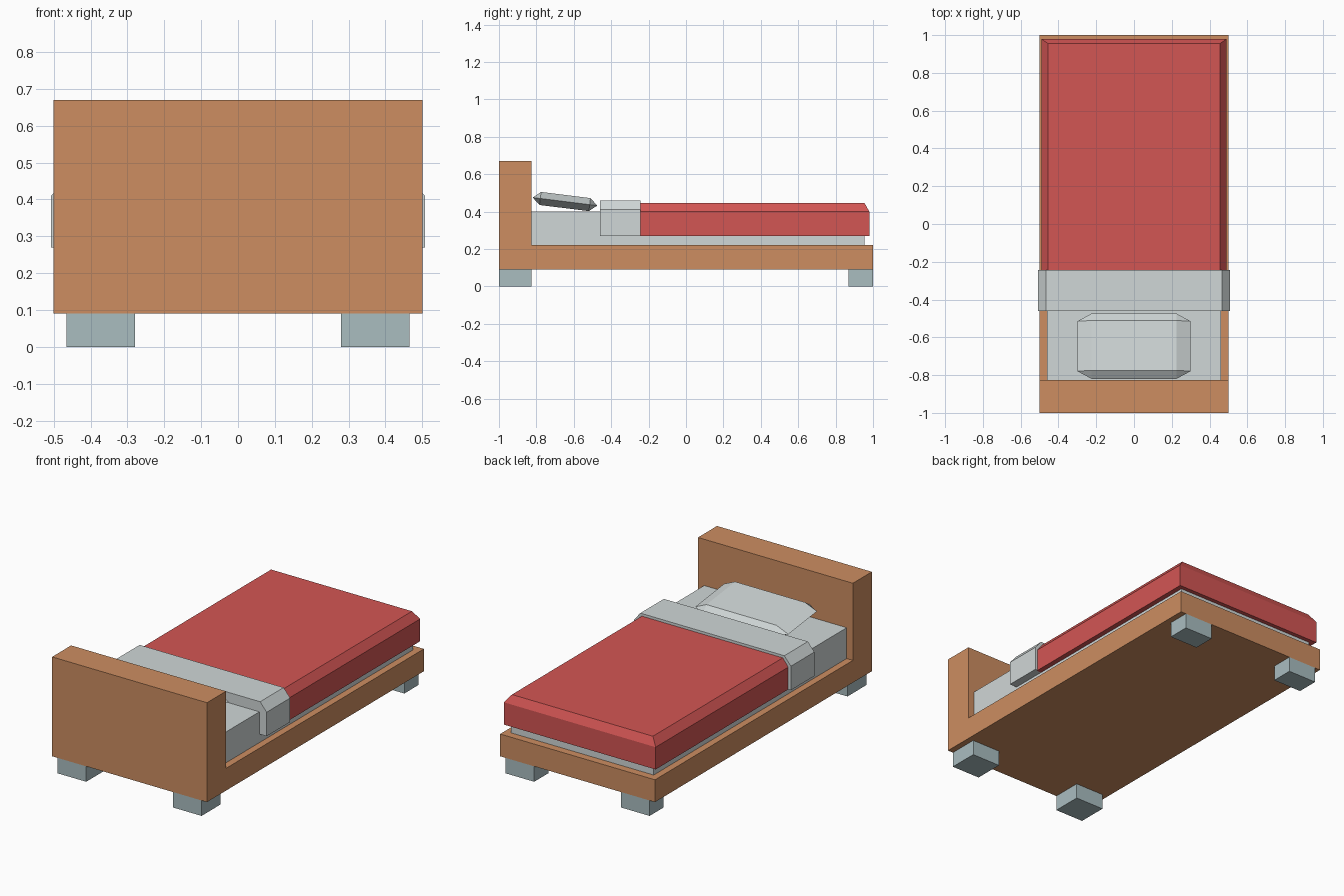
import bpy, bmesh
from mathutils import Matrix, Vector

cube = bpy.data.objects.get("Cube")
if cube:
    bpy.data.objects.remove(cube, do_unlink=True)


def material(name, rgb):
    m = bpy.data.materials.new(name)
    m.use_nodes = True
    m.diffuse_color = (*rgb, 1)
    m.node_tree.nodes["Principled BSDF"].inputs["Base Color"].default_value = (*rgb, 1)
    return m


WOOD = material("wood", (0.61, 0.27, 0.12))
RED = material("red_fabric", (0.65, 0.092, 0.088))
LINEN = material("pale_linen", (0.63, 0.68, 0.68))
METAL = material("blue_grey_metal", (0.40, 0.51, 0.53))


def finish(name, bm, mat):
    bmesh.ops.recalc_face_normals(bm, faces=bm.faces)
    mesh = bpy.data.meshes.new(name)
    bm.to_mesh(mesh)
    bm.free()
    mesh.materials.append(mat)
    obj = bpy.data.objects.new(name, mesh)
    bpy.context.collection.objects.link(obj)
    return obj


def block(name, mat, x, y, z, taper=None):
    """Box from (min, max) ranges; taper = (shoulder z, x inset, back inset)."""
    bm = bmesh.new()
    levels = [(z[0], 0, 0), (z[1], 0, 0)]
    if taper:
        levels = [(z[0], 0, 0), (taper[0], 0, 0), (z[1], taper[1], taper[2])]
    rings = []
    for h, dx, dy in levels:
        corners = [(x[0] + dx, y[0]), (x[1] - dx, y[0]),
                   (x[1] - dx, y[1] - dy), (x[0] + dx, y[1] - dy)]
        rings.append([bm.verts.new((*c, h)) for c in corners])
    for low, high in zip(rings, rings[1:]):
        for i in range(4):
            j = (i + 1) % 4
            bm.faces.new((low[i], low[j], high[j], high[i]))
    bm.faces.new(rings[0])
    bm.faces.new(rings[-1])
    return finish(name, bm, mat)


# Bed base and headboard: one L profile extruded across the width
bm = bmesh.new()
profile = [(-1, 0.09), (1, 0.09), (1, 0.22), (-0.825, 0.22), (-0.825, 0.67), (-1, 0.67)]
side = bm.faces.new([bm.verts.new((-0.5, y, z)) for y, z in profile])
ext = bmesh.ops.extrude_face_region(bm, geom=[side], use_keep_orig=True)
bmesh.ops.translate(bm, vec=(1, 0, 0),
                    verts=[v for v in ext["geom"] if isinstance(v, bmesh.types.BMVert)])
finish("bed_frame", bm, WOOD)

# Feet
for end, y in (("front", (-1, -0.825)), ("back", (0.87, 1))):
    for label, x in (("left", (0.28, 0.465)), ("right", (-0.465, -0.28))):
        block(f"{end}_{label}_foot", METAL, x, y, (0, 0.09))

# Bedding
block("mattress", LINEN, (-0.46, 0.46), (-0.825, 0.955), (0.22, 0.40))
block("blanket", RED, (-0.49, 0.49), (-0.25, 0.98), (0.27, 0.445), (0.40, 0.035, 0.025))
block("folded_sheet", LINEN, (-0.507, 0.507), (-0.46, -0.243), (0.27, 0.46), (0.41, 0.042, 0))

# Pillow: wide middle outline narrowing to smaller top and bottom panels
bm = bmesh.new()
for sx in (-1, 1):
    for sy in (-1, 1):
        for p in ((0.3, 0.133, 0), (0.225, 0.174, 0),
                  (0.225, 0.133, 0.035), (0.225, 0.133, -0.035)):
            bm.verts.new((sx * p[0], sy * p[1], p[2]))
bmesh.ops.convex_hull(bm, input=bm.verts)
bmesh.ops.dissolve_limit(bm, angle_limit=0.01, verts=bm.verts, edges=bm.edges)
pillow = finish("pillow", bm, LINEN)
pillow.location = Vector((0, -0.647, 0.4535))
pillow.rotation_euler.x = -0.124
